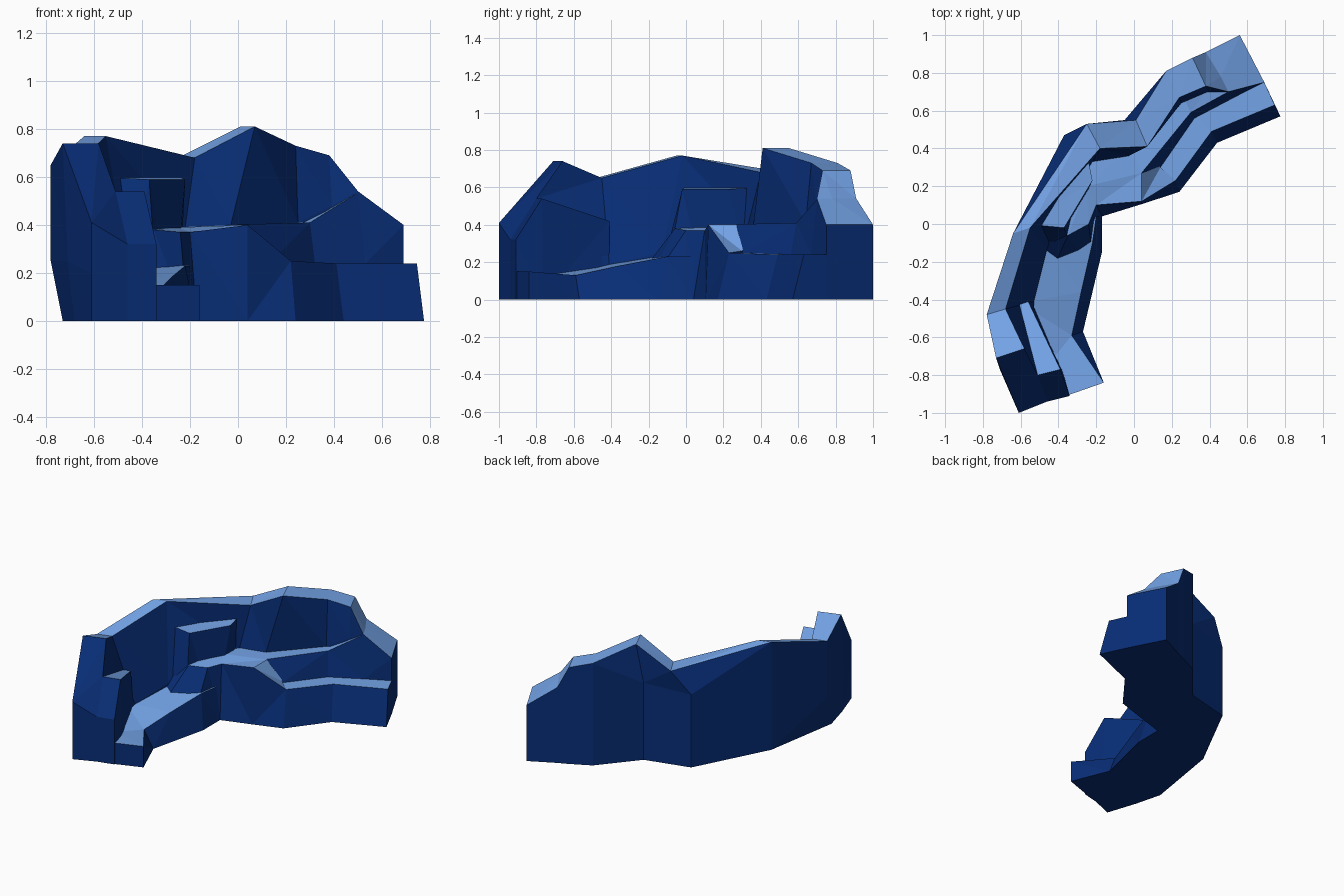
import bpy, bmesh


def material(name, rgb):
    m = bpy.data.materials.new(name)
    m.diffuse_color = (*rgb, 1)
    return m


DARK = material("deep blue rock", (0.0024, 0.026, 0.18))
LIGHT = material("pale blue tread", (0.175, 0.37, 0.80))


def loft(name, sections, outer=None, inner=None, treads=(1, 2)):
    """Skin profiles dropped to the ground; outer/inner move a section's foot."""
    outer, inner = outer or {}, inner or {}
    bm = bmesh.new()
    rings = []
    for i, pts in enumerate(sections):
        a = outer.get(i, pts[0][:2])
        b = inner.get(i, pts[-1][:2])
        ring = [(*a, 0), *pts, (*b, 0)]
        rings.append([bm.verts.new(p) for p in ring])
    n = len(rings[0])
    for r, s in zip(rings, rings[1:]):
        for k in range(n):
            j = (k + 1) % n
            f = bm.faces.new((r[k], r[j], s[j], s[k]))
            f.material_index = int(k in treads and k < n - 2)
    bm.faces.new(rings[0])
    bm.faces.new(rings[-1])
    bmesh.ops.remove_doubles(bm, verts=bm.verts, dist=0.0005)
    bmesh.ops.triangulate(bm, faces=bm.faces)
    bmesh.ops.recalc_face_normals(bm, faces=bm.faces)
    # pale only on upward treads; the sloping front end stays dark
    for f in bm.faces:
        up = f.normal.z
        if up < 0.4 or (up < 0.85 and f.calc_center_median().y < -0.75):
            f.material_index = 0
    me = bpy.data.meshes.new(name)
    bm.to_mesh(me)
    bm.free()
    me.materials.append(DARK)
    me.materials.append(LIGHT)
    ob = bpy.data.objects.new(name, me)
    bpy.context.collection.objects.link(ob)
    return ob


# Curving back wall: outer bulge, outer rim, inner rim, wall foot
loft("back_ridge", [
    [(-.61, -1.0, .2), (-.61, -1.0, .41), (-.61, -1.0, .41), (-.46, -.94, .32)],
    [(-.71, -.77, .25), (-.73, -.71, .74), (-.58, -.66, .74), (-.51, -.80, .54)],
    [(-.78, -.48, .25), (-.78, -.48, .65), (-.68, -.45, .65), (-.53, -.41, .19)],
    [(-.64, -.05, .4), (-.64, -.05, .77), (-.55, -.02, .77), (-.46, -.13, .25)],
    [(-.37, .47, .52), (-.25, .53, .68), (-.18, .40, .68), (-.22, .33, .39)],
    [(-.05, .55, .55), (.01, .55, .81), (.07, .41, .81), (-.03, .36, .4)],
    [(.17, .81, .4), (.17, .81, .73), (.24, .67, .73), (.25, .64, .41)],
    [(.31, .88, .4), (.31, .88, .69), (.38, .73, .69), (.39, .70, .48)],
    [(.38, .91, .3), (.38, .91, .54), (.46, .78, .54), (.50, .70, .54)],
    [(.56, 1.0, .2), (.56, 1.0, .4), (.69, .75, .4), (.69, .75, .4)],
], outer={1: (-.68, -.79), 2: (-.73, -.6)}, treads=(2, 3))

# Sloping shoulder beside the front end
loft("front_shoulder", [
    [(-.46, -.94, .32), (-.34, -.91, .32)],
    [(-.51, -.80, .54), (-.39, -.77, .54)],
    [(-.62, -.43, .42), (-.56, -.41, .42)],
], inner={1: (-.38, -.77), 2: (-.53, -.41)})

# Low channel floor
loft("low_floor", [
    [(-.36, -.91, .15), (-.16, -.84, .15)],
    [(-.45, -.74, .14), (-.33, -.59, .13)],
    [(-.60, -.42, .19), (-.28, -.36, .18)],
    [(-.50, -.05, .25), (-.22, -.10, .23)],
    [(-.50, .10, .25), (-.20, .04, .23)],
], inner={1: (-.27, -.57), 2: (-.22, -.36), 3: (-.17, -.15), 4: (-.17, .04)})

# High block against the wall
loft("high_block", [
    [(-.58, .0, .60), (-.37, -.02, .59)],
    [(-.25, .38, .60), (-.22, .23, .59)],
], outer={0: (-.48, -.17)}, inner={0: (-.33, -.13), 1: (-.27, .12)})

# Middle terrace, ending in a ramp down to the low ledge
loft("middle_terrace", [
    [(-.46, .0, .38), (-.35, -.06, .38), (-.24, .0, .37)],
    [(-.28, .36, .39), (-.25, .20, .39), (-.20, .10, .37)],
    [(-.03, .40, .40), (.04, .27, .40), (.04, .12, .40)],
    [(.05, .42, .40), (.14, .30, .26), (.22, .23, .25)],
], outer={0: (-.48, -.35)},
    inner={0: (-.21, -.25), 1: (-.17, .04), 2: (.04, .105), 3: (.24, .17)})

# Rising bench below the rear wall, with its sloping face
loft("rear_bench", [
    [(-.02, .42, .40), (.04, .27, .403), (.14, .30, .25)],
    [(.24, .72, .41), (.30, .59, .41), (.32, .56, .24)],
    [(.44, .80, .51), (.50, .70, .535), (.53, .67, .24)],
    [(.60, .85, .39), (.69, .75, .40), (.69, .75, .24)],
], treads=(1,))

# Low ledge along the rear inner side
loft("rear_ledge", [
    [(.10, .32, .25), (.22, .23, .25)],
    [(.28, .64, .24), (.41, .49, .24)],
    [(.69, .75, .24), (.745, .63, .24)],
], inner={0: (.24, .17), 1: (.44, .43), 2: (.775, .57)})
